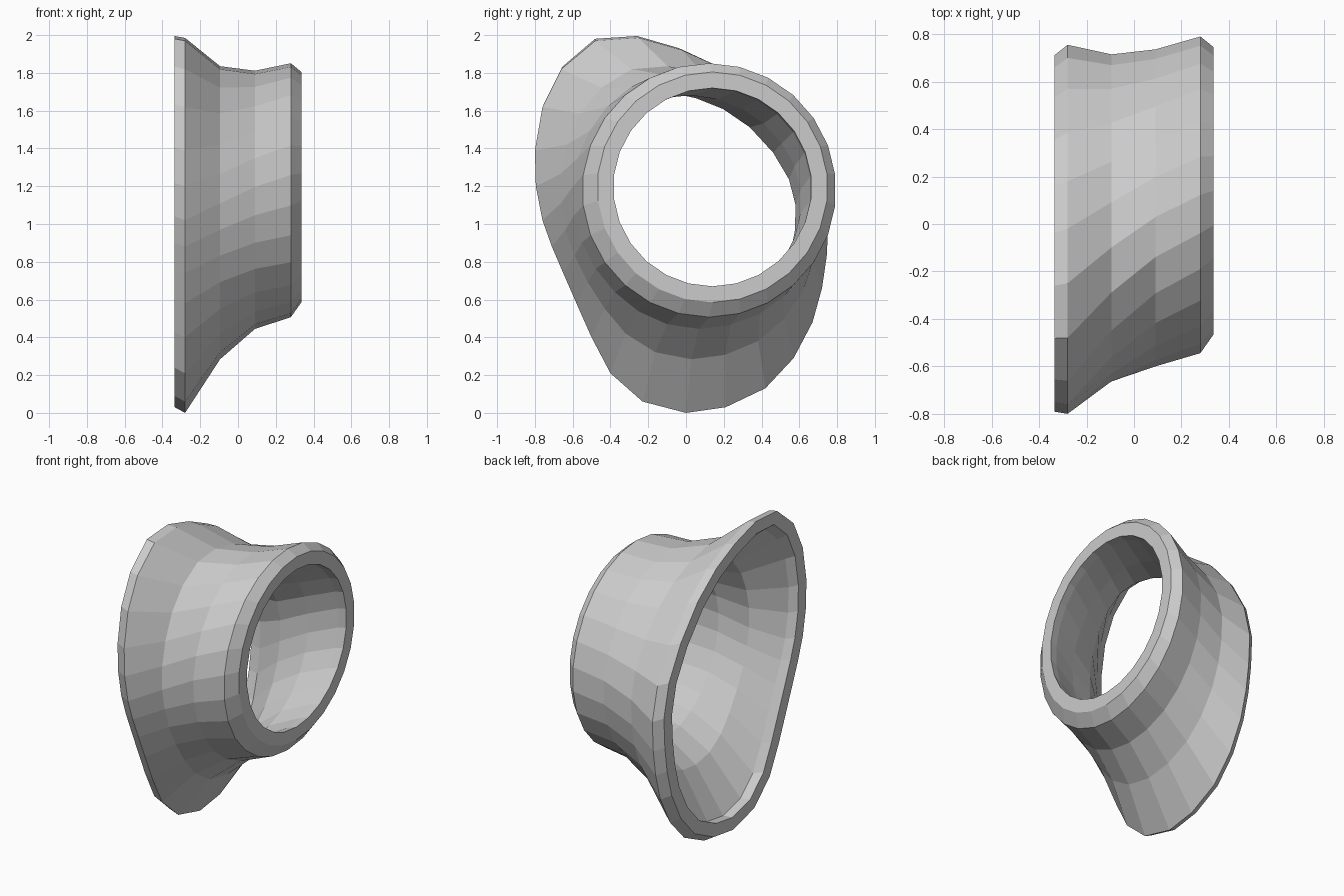
import bpy
import bmesh
from math import cos, sin, tau, pi
from mathutils import Vector

default_cube = bpy.data.objects.get("Cube")
if default_cube:
    bpy.data.objects.remove(default_cube, do_unlink=True)

# Egg-shaped outline of the flared end, as (y, z) from the bottom upwards at the back
FLARE = [Vector(p) for p in (
    (0, 0), (.21, .03), (.42, .13), (.57, .29), (.67, .48), (.72, .66), (.745, .83),
    (.755, 1.03), (.7, 1.25), (.57, 1.47), (.385, 1.68), (.18, 1.83), (-.02, 1.92),
    (-.25, 1.985), (-.48, 1.97), (-.66, 1.82), (-.76, 1.62), (-.8, 1.39), (-.795, 1.2),
    (-.76, 1.02), (-.71, .88), (-.65, .74), (-.58, .58), (-.5, .4), (-.4, .21), (-.23, .06))]
SIDES = len(FLARE)


def circle(radius, centre):
    """Round outline of the collar end."""
    return [Vector(centre) + radius * Vector((cos(a), sin(a)))
            for a in (tau * i / SIDES - pi / 2 for i in range(SIDES))]


def moved(outline, scale, centre, shift):
    """Outline scaled in y and z about a centre, then shifted."""
    centre, shift, scale = Vector(centre), Vector(shift), Vector(scale)
    return [centre + (p - centre) * scale + shift for p in outline]


def blend(amount):
    """Outline between the collar (0) and the flare (1)."""
    return [c.lerp(f, amount) for c, f in zip(collar_edge, FLARE)]


def inset(outline, distance):
    """Outline offset towards the inside by the wall thickness."""
    result = []
    for i, point in enumerate(outline):
        along = (outline[(i + 1) % SIDES] - outline[i - 1]).normalized()
        result.append(point + distance * Vector((-along.y, along.x)))
    return result


# Outer cross-sections along x, from flared rim to collar
collar_edge = circle(.672, (.123, 1.179))
face_centre = (.14, 1.195)
rim = moved(FLARE, (.966, .99), (0, 1), (-.018, .02))
waist = moved(blend(.52), (.965, .925), (0, 1.05), (-.03, -.02))
neck = moved(blend(.16), (.98, .945), (.1, 1.13), (-.035, -.02))

# Component-wise products above keep each section's own height and depth
# Closed loop of sections: outside, collar face, inside, rim face
sections = [
    (-.335, rim), (-.28, FLARE), (-.095, waist), (.09, neck),
    (.28, collar_edge), (.335, circle(.61, face_centre)),
    (.335, circle(.525, face_centre)), (.28, circle(.53, (.13, 1.185))),
    (.09, inset(neck, .13)), (-.095, inset(waist, .135)),
    (-.28, inset(FLARE, .12)), (-.335, inset(rim, .085)),
]

bm = bmesh.new()
rings = [[bm.verts.new((x, p.x, p.y)) for p in outline] for x, outline in sections]
for k, ring in enumerate(rings):
    following = rings[(k + 1) % len(rings)]
    for i in range(SIDES):
        j = (i + 1) % SIDES
        bm.faces.new((ring[i], ring[j], following[j], following[i]))
bmesh.ops.recalc_face_normals(bm, faces=bm.faces)

mesh = bpy.data.meshes.new("flared_collar")
bm.to_mesh(mesh)
bm.free()
collar = bpy.data.objects.new("flared_collar", mesh)
bpy.context.collection.objects.link(collar)

# Plain light grey
grey = bpy.data.materials.new("light_grey")
grey.use_nodes = True
colour = (.6, .6, .6, 1)
grey.diffuse_color = colour
grey.node_tree.nodes["Principled BSDF"].inputs["Base Color"].default_value = colour
mesh.materials.append(grey)
